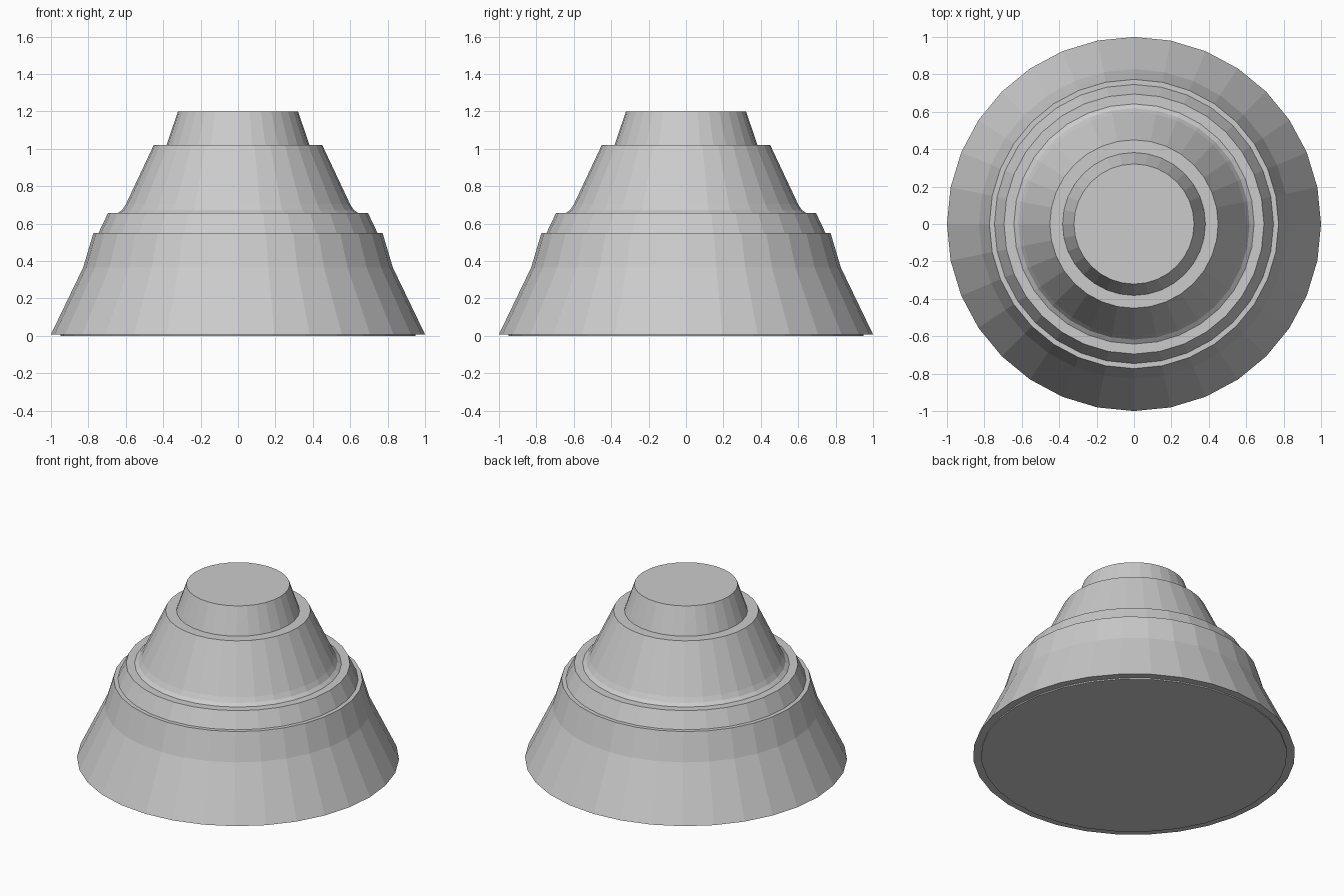
import bpy, bmesh
from math import cos, sin, tau

if "Cube" in bpy.data.objects:
    bpy.data.objects.remove(bpy.data.objects["Cube"])

SIDES = 32


def lathe(name, profile):
    """Closed, flat-faced solid of revolution from (radius, z) points, bottom to top."""
    bm = bmesh.new()
    rings = [[bm.verts.new((r * cos(tau * i / SIDES), r * sin(tau * i / SIDES), z))
              for i in range(SIDES)] for r, z in profile]
    for low, high in zip(rings, rings[1:]):
        for i in range(SIDES):
            j = (i + 1) % SIDES
            bm.faces.new((low[i], low[j], high[j], high[i]))
    bm.faces.new(rings[0][::-1])
    bm.faces.new(rings[-1])
    mesh = bpy.data.meshes.new(name)
    bm.to_mesh(mesh)
    bm.free()
    obj = bpy.data.objects.new(name, mesh)
    bpy.context.collection.objects.link(obj)
    return obj


# Thin foot disc with the flared skirt and its steeper shoulder
lathe("skirt", [(0.95, 0), (0.95, 0.008), (1.0, 0.008),
                (0.828, 0.365), (0.773, 0.55)])

# Narrow stepped collar
lathe("collar", [(0.746, 0.55), (0.695, 0.657)])

# Upper cone with a small fillet at its foot
lathe("upper_cone", [(0.642, 0.657), (0.618, 0.674), (0.599, 0.705), (0.45, 1.021)])

# Flat-topped cap
lathe("top_cap", [(0.382, 1.021), (0.321, 1.2)])
